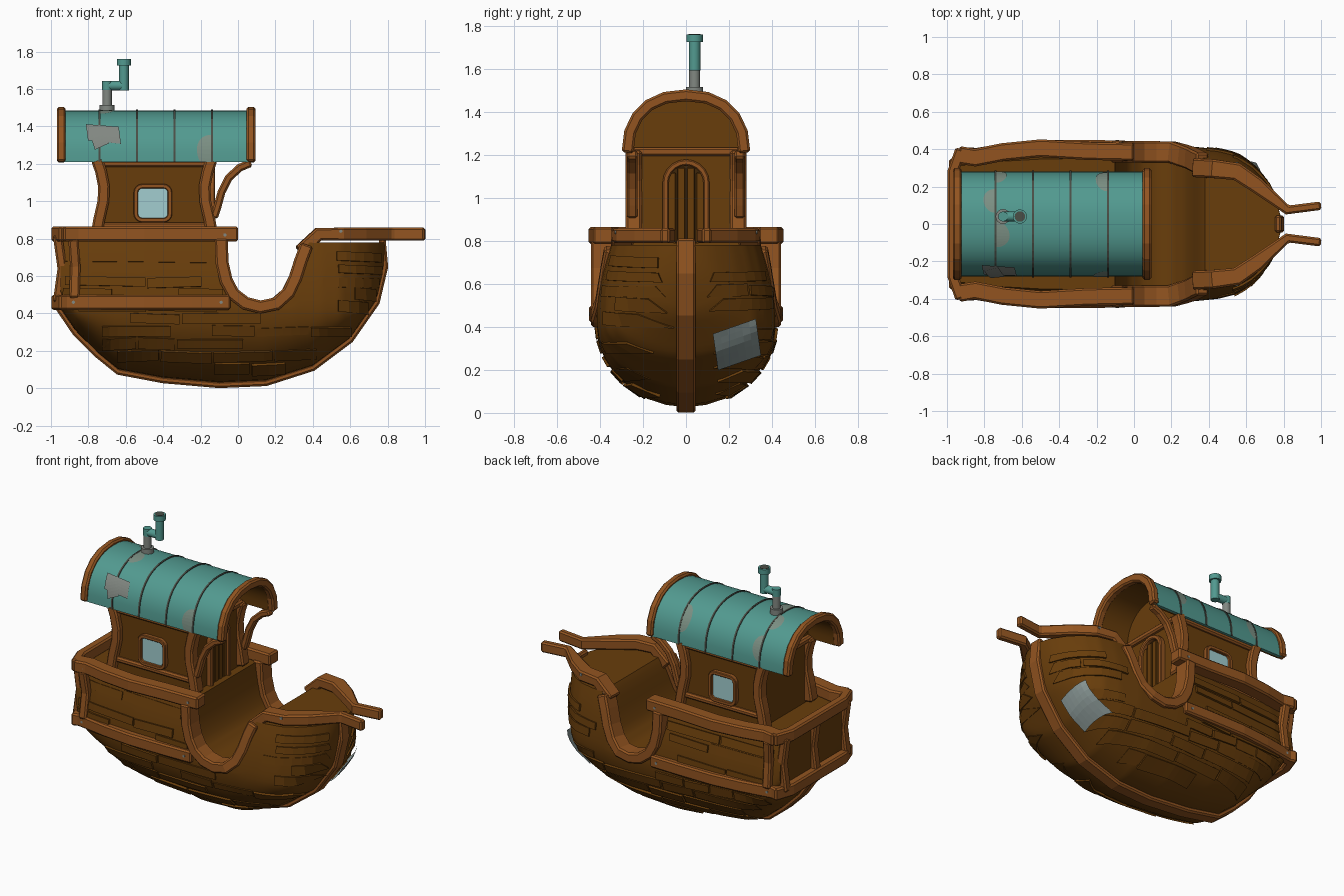
import bpy, bmesh, math, random
from mathutils import Vector

if "Cube" in bpy.data.objects:
    bpy.data.objects.remove(bpy.data.objects["Cube"])
random.seed(4)
X, Y, Z = Vector((1, 0, 0)), Vector((0, 1, 0)), Vector((0, 0, 1))

def mat(name, r, g, b):
    m = bpy.data.materials.new(name)
    m.diffuse_color = [(c / 255 / 12.92 if c < 11 else ((c / 255 + .055) / 1.055) ** 2.4) for c in (r, g, b)] + [1]
    m.use_nodes = True
    m.node_tree.nodes["Principled BSDF"].inputs["Base Color"].default_value = m.diffuse_color
    return m

wood = mat("dark_wood", 104, 61, 11)
trim = mat("trim_wood", 146, 84, 32)
gap = mat("shadow_wood", 62, 38, 10)
teal = mat("teal_metal", 82, 154, 144)
seam_m = mat("seam_metal", 74, 78, 70)
rust = mat("worn_metal", 124, 144, 132)
grey = mat("grey_metal", 130, 136, 130)
cloth = mat("hull_patch_grey", 136, 150, 148)
glass = mat("window_glass", 162, 206, 208)

def make(name, verts, faces, m, bevel=0, smooth=False):
    me = bpy.data.meshes.new(name)
    me.from_pydata([tuple(v) for v in verts], [], faces)
    bm = bmesh.new()
    bm.from_mesh(me)
    bmesh.ops.recalc_face_normals(bm, faces=bm.faces)
    bm.to_mesh(me)
    bm.free()
    me.materials.append(m)
    if smooth:
        me.shade_smooth()
        me.set_sharp_from_angle(angle=math.radians(35))
    ob = bpy.data.objects.new(name, me)
    bpy.context.collection.objects.link(ob)
    if bevel:
        b = ob.modifiers.new("chamfer", 'BEVEL')
        b.width, b.segments, b.angle_limit = bevel, 1, math.radians(50)
    return ob

def loft(name, rings, m, closed=False, **kw):
    n, k = len(rings[0]), len(rings)
    f = [(i * n + j, i * n + (j + 1) % n, (i + 1) % k * n + (j + 1) % n, (i + 1) % k * n + j)
         for i in range(k if closed else k - 1) for j in range(n)]
    if not closed:
        f += [tuple(range(n)), tuple(range((k - 1) * n, k * n))]
    return make(name, [v for r in rings for v in r], f, m, **kw)

def beam(name, pts, w, h, up, m=trim, closed=False, bevel=.01):
    """Rectangular bar swept along a path; w may vary per point."""
    P, rings = [Vector(p) for p in pts], []
    n = len(P)
    for i, p in enumerate(P):
        a = P[i - 1] if i or closed else p
        b = P[(i + 1) % n] if i < n - 1 or closed else p
        t = (b - a).normalized()
        s = t.cross(up).normalized()
        u = s.cross(t) * h / 2
        s = s * (w[i] if isinstance(w, list) else w) / 2
        rings.append([p + s + u, p - s + u, p - s - u, p + s - u])
    return loft(name, rings, m, closed, bevel=bevel)

def rod(name, a, b, r, m, n=16):
    a, b = Vector(a), Vector(b)
    t = (b - a).normalized()
    s = t.orthogonal().normalized()
    q = t.cross(s)
    ang = [2 * math.pi * i / n for i in range(n)]
    return loft(name, [[p + r * (s * math.cos(c) + q * math.sin(c)) for c in ang] for p in (a, b)], m, smooth=True)

def sheet(name, f, n, m):
    g = [-1 + 2 * i / n for i in range(n + 1)]
    k = n + 1
    return make(name, [f(u, v) for u in g for v in g],
                [(i * k + j, i * k + j + 1, i * k + k + j + 1, i * k + k + j) for i in range(n) for j in range(n)], m)

def interp(t, x):
    if x <= t[0][0]: return t[0][1]
    for (a, p), (b, q) in zip(t, t[1:]):
        if x <= b: return p + (q - p) * (x - a) / (b - a)
    return t[-1][1]

# ---- hull shape: keel line, plan outline and U-shaped cutaway
KEEL = [(-.965, .44), (-.87, .3), (-.75, .18), (-.64, .09), (-.4, .045), (-.1, .019), (.15, .03), (.4, .11),
        (.6, .26), (.74, .46), (.785, .65), (.77, .81)]
WIDE = [(-.95, .36), (-.8, .39), (-.5, .41), (0, .42), (.3, .415), (.45, .4), (.55, .375), (.63, .32), (.7, .24), (.76, .13), (.79, .02)]
UCUT = [(-.09, .8), (-.085, .67), (-.063, .575), (-.025, .505), (.04, .455), (.12, .435), (.2, .45), (.265, .505),
        (.305, .585), (.335, .68), (.365, .76)]
ztop = lambda x: .79 if x < -.09 else .78 if x > .365 else min(.79, interp(UCUT, x))

def levels(x):
    zb = interp(KEEL[:-1], x) + .008
    return zb, max(.42, zb + .12)

def halfwidth(x, z):
    zb, zc = levels(x)
    W = interp(WIDE, x)
    if z < zc:
        return W * math.sqrt(max(0, 1 - ((zc - z) / (zc - zb)) ** 2))
    return W * (1 - .18 * ((z - zc) / (.82 - zc)) ** 2)

def hull_pt(x, u, top=.8):
    zb, zc = levels(x)
    z = zc - (zc - zb) * math.cos(u * math.pi / 2) if u < 1 else zc + (max(top, zc) - zc) * (u - 1)
    return Vector((x, halfwidth(x, z), z))

rings = []
for i in range(91):
    x = -.95 + 1.735 * i / 90
    half = [hull_pt(x, u / 7, ztop(x)) for u in range(15)]
    rings.append([p * 1 for p in reversed(half)] + [Vector((p.x, -p.y, p.z)) for p in half[1:]])
loft("hull", rings, wood, smooth=True)

# ---- raised, uneven hull planks in level rows
verts, faces = [], []
for sy in (1, -1):
    for row in range(11):
        z0 = .075 + row * .066
        xs = [i / 100 for i in range(-95, 77) if halfwidth(i / 100, z0) > .07]
        x, end = xs[0] + random.uniform(0, .12), xs[-1]
        while x < end - .06:
            x1 = min(x + random.uniform(.15, .45), end)
            if end - x1 < .1: x1 = end
            d = random.uniform(.004, .014)
            lo, hi, slope = random.uniform(0, .012), random.uniform(.052, .064), random.uniform(-.012, .012)
            n = max(2, int((x1 - x) / .04))
            st = []
            for i in range(n + 1):
                xx = x + (x1 - x) * i / n
                for dz, o in ((lo, -.012), (lo, d), (hi, d), (hi, -.012)):
                    z = z0 + dz + slope * (i / n - .5)
                    p = Vector((xx, halfwidth(xx, z), z))
                    gx = (halfwidth(xx + .004, z) - halfwidth(xx - .004, z)) / .008
                    gz = (halfwidth(xx, z + .004) - halfwidth(xx, z - .004)) / .008
                    p = p + Vector((-gx, 1, -gz)).normalized() * o
                    st.append(Vector((p.x, p.y * sy, p.z)))
            if all(p.z < ztop(p.x) - .015 for p in st) and random.random() < .85:
                b = len(verts)
                verts += st
                faces += [(b + i * 4 + j, b + i * 4 + (j + 1) % 4, b + i * 4 + 4 + (j + 1) % 4, b + i * 4 + 4 + j)
                          for i in range(n) for j in range(4)]
                faces += [(b, b + 1, b + 2, b + 3), tuple(b + n * 4 + j for j in range(4))]
            x = x1 + .012
make("hull_planks", verts, faces, wood)

# ---- keel and metal patch on the bow
beam("keel", [(x, 0, z) for x, z in KEEL], .036, .09, Y)
def bow_patch(u, v):
    y, z = .225 + .1 * u - .012 * v, .325 + .085 * v + .035 * u
    x = .79
    while halfwidth(x, z) < y: x -= .002
    return Vector((x, y, z)) + Vector((.8, .5, -.3)) * .024
sheet("bow_patch", bow_patch, 6, cloth)

# ---- rails, cutaway trim, posts and rivets on both sides
for s, side in ((1, "back"), (-1, "front")):
    beam("upper_rail_" + side, [(x, s * y, .825) for x, y in
         ((-.94, .37), (-.85, .355), (-.7, .385), (-.5, .405), (-.25, .39), (0, .385))], .095, .08, Z)
    beam("lower_rail_" + side, [(x, s * y, .46) for x, y in
         ((-.95, .36), (-.85, .375), (-.7, .4), (-.5, .42), (-.25, .42), (-.04, .415))], .06, .08, Z)
    beam("cutaway_trim_" + side, [(x, s * interp([(0, .385), (.2, .385), (.3, .355), (.37, .32)], x), z) for x, z in UCUT],
         .07, .115, Y)
    beam("bow_rail_" + side, [(.33, s * .3, .73), (.43, s * .295, .824), (.55, s * .28, .824), (.66, s * .205, .824),
         (.82, s * .075, .824), (1, s * .098, .824)], [.1, .1, .095, .085, .05, .045], .07, Z)
    beam("side_post_" + side, [(-.88, s * .385, .8), (-.87, s * .365, .65), (-.875, s * .385, .48)], .055, .05, Y)
    beam("stern_post_" + side, [(-.965, s * .32, .82), (-.94, s * .32, .64), (-.965, s * .32, .46)], .05, .06, Y)
    for x, y, z in ((-.88, .402, .82), (-.07, .432, .82), (-.88, .398, .46), (-.09, .445, .46), (.37, .344, .765), (.55, .328, .84)):
        rod("rivet_" + side, (x, s * (y - .03), z), (x, s * (y + .004), z), .009, grey, 8)

# ---- stern cross rails
for nm, z, h in (("upper", .825, .08), ("lower", .46, .08)):
    beam("stern_rail_" + nm, [(-.925, .4, z), (-.968, .28, z), (-.968, -.28, z), (-.925, -.4, z)], .06, h, Z)
beam("stern_post_middle", [(-.965, 0, .82), (-.94, 0, .64), (-.965, 0, .46)], .05, .06, Y)

# ---- roof vault
sgn = lambda v: math.copysign(abs(v) ** .87, v)
def roof(x, a, o=0):
    return Vector((x, (.28 + o) * sgn(math.cos(a)), 1.21 + (.275 + o) * sgn(max(0, math.sin(a)))))
ARC = [math.pi * i / 20 for i in range(21)]
def vault(name, x0, x1, o0, o1, m):
    loft(name, [[roof(x, a, o0) for a in ARC] + [roof(x, a, o1) for a in reversed(ARC)] for x in (x0, x1)], m, smooth=True)
vault("roof_metal", -.94, .07, 0, -.018, teal)
vault("roof_lining", -.93, .06, -.018, -.032, wood)
for x in (-.74, -.54, -.34, -.14):
    beam("roof_seam", [roof(x, a, .001) for a in ARC], .008, .011, X, seam_m, bevel=0)
for nm, x in (("stern", -.945), ("bow", .07)):
    beam("roof_arch_" + nm, [roof(x, a, -.008) for a in ARC[::2]], .055, .048, X)

# ---- worn spots and tin patches on the roof
for x, a, rx, ra, lo, hi in ((-.735, .42, .055, .3, -.735, 0), (-.735, 1.75, .07, .22, -.735, 0), (-.745, 1.15, .06, .25, -1, -.745),
                             (-.15, .6, .055, .35, -1, -.145), (-.15, 2.95, .07, .3, -1, -.145)):
    def spot(u, v):
        p, q = u * math.sqrt(1 - v * v / 2), v * math.sqrt(1 - u * u / 2)
        return roof(min(hi, max(lo, x + rx * p)), min(math.pi, max(0, a + ra * q)), .003)
    sheet("worn_spot", spot, 8, rust)
for cx, ca, rx, ra, tilt, skew, o in ((-.72, 2.62, .088, .19, .035, .006, .008), (-.745, 2.7, .038, .2, -.06, .018, .013)):
    sheet("tin_patch", lambda u, v: roof(cx + rx * u + skew * v, ca + ra * v + tilt * u, o), 6, grey)

# ---- cabin body with rounded gables
ends = [(.24, .76)] + [(p.y, p.z) for p in (roof(0, a, -.03) for a in ARC)] + [(-.24, .76)]
loft("cabin", [[Vector((x, max(-.245, min(.245, y)), z)) for y, z in ends] for x in (-.735, -.155)], wood)

# ---- cabin posts, sills, brackets and windows
ROUND = [(cx * .62 + .38 * math.cos(c + k * math.pi / 8), cz * .62 + .38 * math.sin(c + k * math.pi / 8))
         for cx, cz, c in ((1, 1, 0), (-1, 1, math.pi / 2), (-1, -1, math.pi), (1, -1, math.pi * 1.5)) for k in range(5)]
for s, side in ((1, "back"), (-1, "front")):
    for nm, x, d in (("stern", -.755, 1), ("bow", -.14, -1)):
        beam(f"cabin_post_{nm}_{side}", [(x + d * o, s * .243, z) for o, z in
             ((-.005, .8), (.012, .9), (.035, 1), (.038, 1.08), (.022, 1.16), (0, 1.225))], .062, .075, Y)
    beam("roof_bracket_" + side, [(.07, s * .25, 1.205), (.01, s * .25, 1.18), (-.05, s * .25, 1.125),
         (-.088, s * .25, 1.05), (-.11, s * .25, .97), (-.13, s * .25, .91)], .042, .05, Y)
    for z in (.87, 1.2):
        beam("cabin_sill_" + side, [(-.73, s * .25, z), (-.16, s * .25, z)], .03, .035, Z)
    beam("window_frame_" + side, [(-.455 + .091 * a, s * .25, .99 + .091 * b) for a, b in ROUND], .024, .04, Y,
         closed=True, bevel=.004)
    loft("window_pane_" + side, [[Vector((-.455 + .086 * a, s * y, .99 + .086 * b)) for a, b in ROUND] for y in (.244, .252)], glass)
for x in (-.745, -.15):
    beam("gable_beam", [(x, -.25, 1.215), (x, .25, 1.215)], .04, .04, Z)

# ---- arched door on the bow side
DOOR = [(-.095, .78)] + [(-.095 * math.cos(a), 1.07 + .095 * math.sin(a)) for a in ARC[::2]] + [(.095, .78)]
beam("door_frame", [(-.145, y, z) for y, z in DOOR], .028, .045, X, bevel=.006)
loft("door_back", [[Vector((x, y, z)) for y, z in DOOR] for x in (-.158, -.151)], gap)
for y in (-.066, -.022, .022, .066):
    beam("door_plank", [(-.148, y, .78), (-.148, y, 1.15 - abs(y) * .5)], .015, .037, Y, wood, bevel=.003)

# ---- stove pipe
cy = .04
rod("pipe_flange", (-.7, cy, 1.47), (-.7, cy, 1.515), .04, grey)
rod("pipe_lower", (-.7, cy, 1.5), (-.7, cy, 1.6), .025, grey)
rod("pipe_elbow", (-.7, cy, 1.595), (-.7, cy, 1.644), .0265, teal)
rod("pipe_middle", (-.7, cy, 1.618), (-.61, cy, 1.618), .0255, teal)
rod("pipe_upper", (-.61, cy, 1.592), (-.61, cy, 1.735), .0265, teal)
rod("pipe_cap", (-.61, cy, 1.725), (-.61, cy, 1.76), .038, teal)
rod("pipe_opening", (-.61, cy, 1.755), (-.61, cy, 1.762), .028, seam_m)
